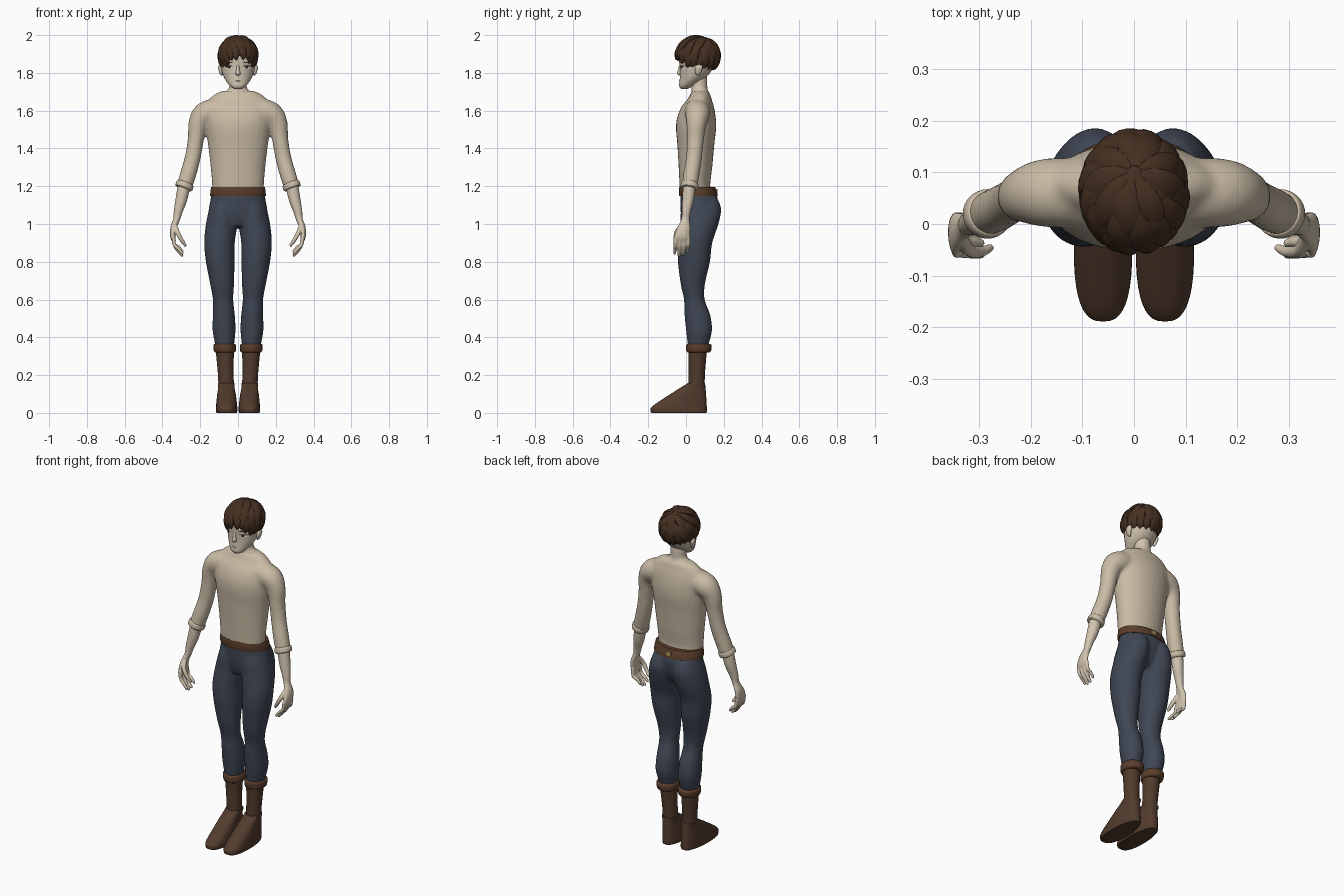
import bpy, bmesh, math, random
from mathutils import Vector
from mathutils.bvhtree import BVHTree

if "Cube" in bpy.data.objects:
    bpy.data.objects.remove(bpy.data.objects["Cube"])

random.seed(4)


def material(name, r, g, b):
    m = bpy.data.materials.new(name)
    m.diffuse_color = (r, g, b, 1)
    m.use_nodes = True
    m.node_tree.nodes["Principled BSDF"].inputs["Base Color"].default_value = m.diffuse_color
    return m


SKIN = material("skin", 0.64, 0.55, 0.43)
SHIRT = material("cream cloth", 0.59, 0.50, 0.38)
DENIM = material("dark blue cloth", 0.050, 0.062, 0.088)
BOOT = material("boot leather", 0.085, 0.044, 0.026)
LEATHER = material("belt leather", 0.105, 0.048, 0.025)
HAIR = material("brown hair", 0.060, 0.029, 0.015)
WHITE = material("eye white", 0.75, 0.73, 0.68)
DARK = material("dark line", 0.02, 0.015, 0.012)
BRASS = material("brass", 0.45, 0.32, 0.12)


def loft(bm, rings, n=28, flat=True, ref=(0, 1, 0), power=2.0, steps=4):
    """Skin ellipses (x, y, z, rx, ry) along a smooth curve; flat keeps them level."""
    rings = [tuple(r) if len(r) == 5 else tuple(r) + (r[3],) for r in rings]
    path = []
    for i in range(len(rings) - 1):
        p0, p1, p2 = rings[max(i - 1, 0)], rings[i], rings[i + 1]
        p3 = rings[min(i + 2, len(rings) - 1)]
        for s in range(steps):
            t = s / steps
            path.append([0.5 * (2 * b + (c - a) * t + (2 * a - 5 * b + 4 * c - d) * t * t
                                + (3 * b - a - 3 * c + d) * t ** 3)
                         for a, b, c, d in zip(p0, p1, p2, p3)])
    path.append(list(rings[-1]))
    loops = []
    for i, p in enumerate(path):
        u, v = Vector((1, 0, 0)), Vector((0, 1, 0))
        if not flat:
            a, b = path[max(i - 1, 0)], path[min(i + 1, len(path) - 1)]
            t = (Vector(b[:3]) - Vector(a[:3])).normalized()
            u = Vector(ref).cross(t).normalized()
            v = t.cross(u)
        loop = []
        for k in range(n):
            c, s = math.cos(k * math.tau / n), math.sin(k * math.tau / n)
            c = math.copysign(abs(c) ** (2 / power), c)
            s = math.copysign(abs(s) ** (2 / power), s)
            loop.append(bm.verts.new(Vector(p[:3]) + u * c * p[3] + v * s * p[4]))
        loops.append(loop)
    for a, b in zip(loops, loops[1:]):
        for k in range(n):
            bm.faces.new((a[k], a[(k + 1) % n], b[(k + 1) % n], b[k]))
    bm.faces.new(loops[0])
    bm.faces.new(loops[-1])


def finish(name, bm, mat, voxel=0, smooth=6, cutter=None, angle=50):
    """Turn a bmesh into an object, optionally fusing its parts and cutting it."""
    bmesh.ops.recalc_face_normals(bm, faces=bm.faces)
    me = bpy.data.meshes.new(name)
    bm.to_mesh(me)
    bm.free()
    ob = bpy.data.objects.new(name, me)
    bpy.context.collection.objects.link(ob)
    if voxel:
        r = ob.modifiers.new("fuse", 'REMESH')
        r.mode, r.voxel_size = 'VOXEL', voxel
        m = ob.modifiers.new("soften", 'SMOOTH')
        m.factor, m.iterations = 0.5, smooth
    if cutter:
        m = ob.modifiers.new("cut", 'BOOLEAN')
        m.operation, m.object, m.solver = 'DIFFERENCE', cutter, 'EXACT'
    if ob.modifiers:
        dg = bpy.context.evaluated_depsgraph_get()
        me = bpy.data.meshes.new_from_object(ob.evaluated_get(dg))
        ob.modifiers.clear()
        ob.data = me
    me.materials.clear()
    me.materials.append(mat)
    for p in me.polygons:
        p.material_index = 0
    me.shade_smooth()
    me.set_sharp_from_angle(angle=math.radians(angle))
    return ob


def part(name, rings, mat, **kw):
    bm = bmesh.new()
    loft(bm, rings, **kw)
    return finish(name, bm, mat)


def side(s, rings):
    return [(r[0] * s,) + tuple(r[1:]) for r in rings]


# shirt: torso and sleeves fused, with a U-shaped neckline cut front and back
bm = bmesh.new()
bmesh.ops.create_cone(bm, cap_ends=True, segments=48, radius1=1, radius2=1, depth=1)
for v in bm.verts:
    x, y, z = v.co
    v.co = (x * 0.113, z * 0.6 + 0.05, y * 0.114 + 1.70)
cutter = finish("neckline_cutter", bm, SHIRT)
cutter.hide_render = True
bm = bmesh.new()
loft(bm, [(0, .055, 1.165, .138, .088), (0, .047, 1.2, .137, .081), (0, .05, 1.3, .145, .089),
          (0, .052, 1.42, .159, .098), (0, .053, 1.5, .171, .106), (0, .055, 1.56, .178, .103),
          (0, .062, 1.62, .18, .086), (0, .072, 1.66, .155, .064), (0, .075, 1.69, .118, .052),
          (0, .075, 1.705, .08, .04)])
for s in (1, -1):
    loft(bm, side(s, [(.11, .06, 1.60, .068), (.175, .06, 1.58, .066), (.21, .055, 1.53, .053),
                      (.223, .05, 1.45, .043, .045), (.24, .042, 1.35, .042),
                      (.265, .028, 1.26, .043), (.285, .019, 1.195, .041)]), flat=False)
finish("shirt", bm, SHIRT, voxel=0.009, smooth=6, cutter=cutter)
bpy.data.objects.remove(cutter)

# neck and the skin seen in the neckline
part("neck_and_chest", [(0, .053, 1.5, .16, .098), (0, .055, 1.56, .165, .097),
                        (0, .062, 1.62, .165, .079), (0, .072, 1.655, .14, .06),
                        (0, .075, 1.683, .108, .05), (0, .074, 1.70, .07, .045),
                        (0, .071, 1.72, .048, .042), (0, .07, 1.76, .043, .042),
                        (0, .065, 1.82, .043, .042)], SKIN)

# head with nose and ears
bm = bmesh.new()
loft(bm, [(0, -.008, 1.714, .018, .016), (0, .0, 1.73, .042, .036), (0, .033, 1.77, .071, .066),
          (0, .054, 1.82, .088, .086), (0, .06, 1.88, .094, .095), (0, .062, 1.93, .085, .09),
          (0, .062, 1.97, .055, .06), (0, .062, 1.985, .02, .02)], n=40)
loft(bm, [(0, -.028, 1.845, .006, .006), (0, -.033, 1.815, .009, .010),
          (0, -.035, 1.797, .013, .013), (0, -.03, 1.786, .008, .008)], n=16)
for s in (1, -1):
    loft(bm, side(s, [(.084, .065, 1.785, .004, .006), (.09, .064, 1.80, .009, .015),
                      (.094, .068, 1.83, .011, .021), (.09, .07, 1.85, .004, .006)]), n=14)
head = finish("head", bm, SKIN)
tree = BVHTree.FromPolygons([v.co for v in head.data.vertices],
                            [p.vertices[:] for p in head.data.polygons])


def decal(name, x, z, w, h, mat, lift):
    """Thin oval laid onto the face."""
    bm = bmesh.new()

    def on_face(px, pz):
        hit = tree.ray_cast(Vector((px, -1, pz)), Vector((0, 1, 0)))[0]
        return bm.verts.new((px, (hit.y if hit else 0) - lift, pz))
    mid = on_face(x, z)
    rim = [on_face(x + w * math.cos(a * math.tau / 20), z + h * math.sin(a * math.tau / 20))
           for a in range(20)]
    for k in range(20):
        bm.faces.new((mid, rim[k], rim[(k + 1) % 20]))
    finish(name, bm, mat)


# eyes, lids, brows and mouth
for s in (1, -1):
    decal("eye", .048 * s, 1.828, .021, .008, WHITE, .002)
    decal("iris", .046 * s, 1.829, .007, .007, DARK, .003)
    decal("eyelid", .048 * s, 1.836, .022, .0025, DARK, .004)
    decal("eyebrow", .048 * s, 1.856, .024, .003, HAIR, .003)
decal("mouth", 0, 1.757, .017, .002, DARK, .002)

# hair cap: an egg with the face and nape removed
bm = bmesh.new()
bmesh.ops.create_uvsphere(bm, u_segments=40, v_segments=24, radius=1)
for v in bm.verts:
    v.co = (v.co.x * .1, v.co.y * .114 + .062, v.co.z * .106 + 1.89)
gone = [f for f in bm.faces
        if f.calc_center_median().z < (1.885 if f.calc_center_median().y < .015 else 1.83)]
bmesh.ops.delete(bm, geom=gone, context='FACES')
finish("hair_cap", bm, HAIR)

# hair locks: three overlapping layers fanning out from a crown set to the back
bm = bmesh.new()
C, S = math.cos(math.radians(20)), math.sin(math.radians(20))
for count, start, end, width in ((9, .05, .58, .027), (14, .3, .85, .027), (20, .58, 1.0, .021)):
    for i in range(count):
        az = (i + random.uniform(.3, .7)) * math.tau / count
        sa = math.sin(az)
        front = min(max((-sa - .55) / .25, 0), 1)
        limit = -.66 + .42 * front + random.uniform(-.08, .06)
        R, delta = math.hypot(C, sa * S), math.atan2(sa * S, C)
        phi_max = math.acos(max(limit / R, -1)) - delta
        rings = []
        for t, w in ((0, .4), (.25, .85), (.5, 1), (.78, .75), (1, .08)):
            phi = phi_max * (start + (end - start) * t)
            a = az + .12 * t
            d = Vector((math.sin(phi) * math.cos(a), math.sin(phi) * math.sin(a), math.cos(phi)))
            d = Vector((d.x, d.y * C + d.z * S, d.z * C - d.y * S))
            k = .92 + .03 * t
            rings.append((d.x * .105 * k, .062 + d.y * .121 * k, 1.89 + d.z * .109 * k,
                          .011 * (.35 + .65 * w), width * w))
        loft(bm, rings, n=10, flat=False, ref=(-math.sin(az), math.cos(az), 0), steps=3)
finish("hair_locks", bm, HAIR)

# trousers: hips and legs fused
bm = bmesh.new()
loft(bm, [(0, .064, 1.175, .137, .092), (0, .07, 1.12, .148, .1), (0, .066, 1.05, .158, .093),
          (0, .06, 1.0, .14, .075), (0, .06, .985, .1, .06)])
for s in (1, -1):
    loft(bm, side(s, [(.07, .08, 1.14, .06, .085), (.075, .08, 1.08, .077, .106),
                      (.086, .07, 1.0, .084, .102), (.098, .048, .9, .081, .091),
                      (.094, .042, .8, .076, .085), (.084, .036, .68, .063, .064),
                      (.079, .044, .6, .054, .055), (.075, .06, .52, .058, .068),
                      (.074, .069, .44, .061, .069), (.071, .065, .37, .052, .057),
                      (.07, .063, .33, .046, .048)]))
finish("trousers", bm, DENIM, voxel=0.008, smooth=5)

# belt and its small plate at the back
part("belt", [(0, .067, 1.148, .146, .1), (0, .066, 1.152, .148, .102),
              (0, .06, 1.192, .143, .096), (0, .06, 1.197, .14, .093)], LEATHER, n=48, steps=2)
bm = bmesh.new()
bmesh.ops.create_cube(bm, size=1)
for v in bm.verts:
    v.co = (v.co.x * .03, v.co.y * .008 + .163, v.co.z * .024 + 1.172)
finish("belt_plate", bm, BRASS)

for s in (1, -1):
    # boots: cuff, shaft and wedge-shaped foot
    part("boot_cuff", side(s, [(.07, .066, .32, .05, .056), (.07, .067, .328, .058, .065),
                               (.071, .068, .356, .06, .068), (.071, .067, .366, .054, .06)]),
         LEATHER)
    part("boot_shaft", side(s, [(.069, .061, .335, .05, .05), (.068, .06, .28, .045, .046),
                                (.065, .057, .2, .041, .043), (.062, .056, .145, .042, .043)]),
         BOOT)
    bm = bmesh.new()
    loft(bm, side(s, [(.06, -.038, 0, .053, .145), (.06, -.038, .008, .056, .149),
                      (.06, -.034, .035, .056, .144), (.061, .012, .1, .05, .094),
                      (.062, .056, .158, .043, .045)]), n=40, power=2.7)
    for v in bm.verts:
        if v.co.z < .14:
            v.co.x = .061 * s + (v.co.x - .061 * s) * (1 - 1.5 * max(0, v.co.y + .02))
    finish("boot_foot", bm, BOOT)

    # rolled sleeve end
    part("sleeve_cuff", side(s, [(.279, .022, 1.218, .042), (.281, .021, 1.212, .047),
                                 (.286, .018, 1.193, .047), (.288, .017, 1.187, .04)]),
         SHIRT, flat=False)

    # forearm, palm, fingers and thumb fused
    bm = bmesh.new()
    loft(bm, side(s, [(.284, .019, 1.21, .034), (.3, .011, 1.13, .031), (.316, .002, 1.07, .024),
                      (.325, -.003, 1.025, .018, .022), (.342, -.01, .98, .016, .034),
                      (.345, -.021, .935, .014, .041), (.338, -.024, .908, .01, .038)]),
         n=20, flat=False)
    for i in range(4):
        y = -.056 + .023 * i
        drop = (.012, 0, .004, .022)[i]
        loft(bm, side(s, [(.343, y, .935, .0105), (.336, y, .89, .010),
                          (.315, y - .002, .856 + drop, .0095), (.294, y - .004, .832 + drop, .0075),
                          (.291, y - .004, .829 + drop, .003)]), n=10, flat=False)
    loft(bm, side(s, [(.334, -.022, .995, .012), (.32, -.05, .955, .0125), (.298, -.054, .915, .011),
                      (.278, -.046, .885, .008), (.275, -.045, .881, .003)]), n=10, flat=False)
    finish("forearm_and_hand", bm, SKIN, voxel=0.004, smooth=3)
